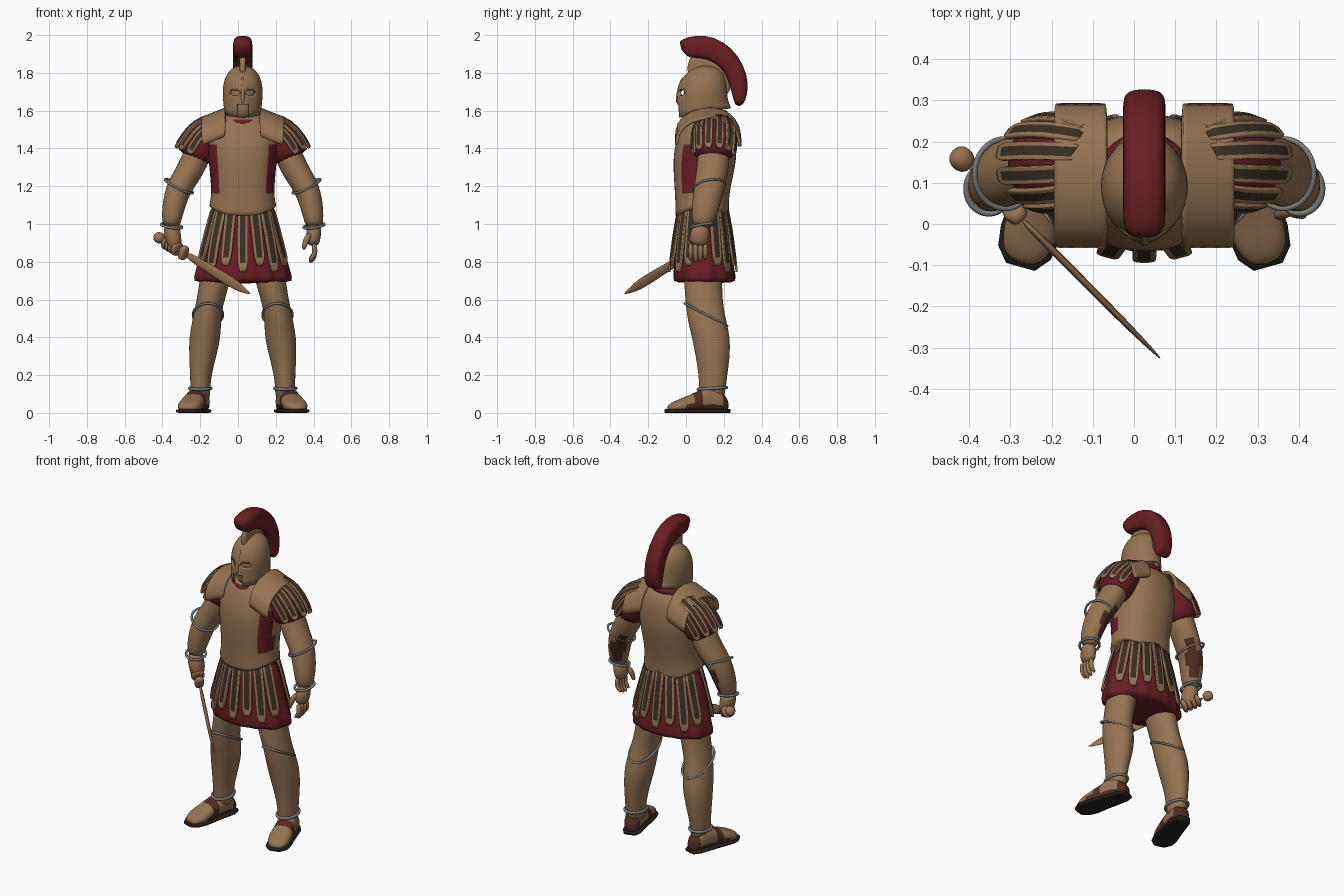
import bpy, bmesh
from math import sin, cos, pi, copysign, radians
from mathutils import Vector as V

if "Cube" in bpy.data.objects:
    bpy.data.objects.remove(bpy.data.objects["Cube"], do_unlink=True)
CX = 0.025  # the body's mid plane


def material(name, r, g, b):
    m = bpy.data.materials.new(name)
    m.use_nodes = True
    m.diffuse_color = (r, g, b, 1)
    node = next(n for n in m.node_tree.nodes if n.type == "BSDF_PRINCIPLED")
    node.inputs["Base Color"].default_value = (r, g, b, 1)
    node.inputs["Roughness"].default_value = 0.8
    return m


TAN = material("tan bronze", 0.31, 0.175, 0.088)
RED = material("dark red cloth", 0.14, 0.013, 0.017)
LEATHER = material("dark leather", 0.042, 0.029, 0.016)
GREY = material("grey trim", 0.2, 0.2, 0.2)
BROWN = material("red brown leather", 0.085, 0.025, 0.015)
SOLE = material("black sole", 0.018, 0.015, 0.011)


def finish(name, bm, mats, rule=None, sub=1, solid=0):
    bmesh.ops.recalc_face_normals(bm, faces=bm.faces)
    for f in bm.faces:
        f.smooth = True
        if rule:
            f.material_index = rule(f.calc_center_median(), f.normal)
    me = bpy.data.meshes.new(name)
    bm.to_mesh(me)
    bm.free()
    for m in mats:
        me.materials.append(m)
    ob = bpy.data.objects.new(name, me)
    ob.location.x = CX
    bpy.context.collection.objects.link(ob)
    if sub:
        ob.modifiers.new("Subdivision", "SUBSURF").levels = sub
        ob.modifiers[-1].render_levels = sub
    if solid:
        mod = ob.modifiers.new("Solidify", "SOLIDIFY")
        mod.thickness, mod.offset = solid, 0
    return ob


def loft(name, rings, mats, n=16, p=2, rule=None, warp=None, caps=(1, 1),
         closed=False, sub=1, solid=0):
    """Skin a row of (centre, axis a, axis b) superellipse rings."""
    bm = bmesh.new()
    rows = []
    for c, a, b in rings:
        row = []
        for i in range(n):
            k, s = cos(2 * pi * i / n), sin(2 * pi * i / n)
            co = V(c) + V(a) * copysign(abs(k) ** (2 / p), k) + V(b) * copysign(abs(s) ** (2 / p), s)
            row.append(bm.verts.new(warp(co) if warp else co))
        rows.append(row)
    pairs = list(zip(rows, rows[1:])) + ([(rows[-1], rows[0])] if closed else [])
    for r, q in pairs:
        for i in range(n):
            j = (i + 1) % n
            bm.faces.new((r[i], r[j], q[j], q[i]))
    if not closed:
        for row, on in ((rows[0], caps[0]), (rows[-1], caps[1])):
            if on:
                bm.faces.new(row)
    return finish(name, bm, mats, rule, sub, solid)


def level(pts):
    """Horizontal rings from (x, y, z, rx, ry)."""
    return [((x, y, z), (a, 0, 0), (0, b, 0)) for x, y, z, a, b in pts]


def along(pts):
    """Rings square to the path through (x, y, z, ra, rb); a points outwards."""
    out, ps = [], [V(q[:3]) for q in pts]
    for i, q in enumerate(pts):
        t = (ps[min(i + 1, len(ps) - 1)] - ps[max(i - 1, 0)]).normalized()
        a = t.cross(V((0, 1, 0))).normalized() * (1 if q[0] >= 0 else -1)
        out.append((ps[i], a * q[3], a.cross(t).normalized() * q[4]))
    return out


def band(name, c, a, b, r, tilt, mat):
    """Tilted elliptical cord."""
    rings = []
    for i in range(28):
        k, s = cos(2 * pi * i / 28), sin(2 * pi * i / 28)
        rings.append((V(c) + V((a * k, b * s, tilt[0] * k + tilt[1] * s)), V((k, s, 0)) * r, (0, 0, r)))
    return loft(name, rings, [mat], n=6, closed=True)


def strap(name, path, side, hw, mats, tip=0.55, solid=0.012):
    """Ribbon with a different edge and tip colour."""
    bm = bmesh.new()
    rows = []
    for i, q in enumerate(path):
        w = hw * (tip if i == len(path) - 1 else 1)
        rows.append([bm.verts.new(V(q) + V(side).normalized() * w * e) for e in (-1, -0.75, 0.75, 1)])
    for i, (r, q) in enumerate(zip(rows, rows[1:])):
        for j in range(3):
            f = bm.faces.new((r[j], r[j + 1], q[j + 1], q[j]))
            f.material_index = int(j != 1 or i == len(rows) - 2)
    return finish(name, bm, mats, None, 1, solid)


def mirrored(s, pts):
    return [(s * q[0],) + tuple(q[1:]) for q in pts]


# Breastplate with red side openings and a dipping lower edge
def dip(co):
    if co.z < 1.11:
        co.z -= 0.05 * min(1, ((co.y - 0.085) / 0.14) ** 2)
    return co


loft("cuirass", level([(0, .085, 1.085, .19, .15), (0, .085, 1.1, .175, .14), (0, .085, 1.16, .166, .143),
     (0, .092, 1.25, .172, .158), (0, .1, 1.35, .183, .168), (0, .105, 1.42, .19, .163),
     (0, .115, 1.5, .18, .145), (0, .12, 1.55, .15, .125), (0, .12, 1.585, .1, .09)]),
     [TAN, RED], n=32, p=2.3, warp=dip,
     rule=lambda c, n: int(1.18 < c.z < 1.4 and -.02 < c.y < .075 and abs(c.x) > .13))
band("tunic_collar", (0, .105, 1.56), .1, .1, .022, (0, .025), RED)


# Skirt with folds and hanging straps, front and back
def fold(co):
    t = max(0, 1.0 - co.z) * 0.12
    a = V((co.x, co.y - .09)).angle_signed(V((1, 0)))
    return V((co.x * (1 + t * sin(14 * a)), .09 + (co.y - .09) * (1 + t * sin(14 * a)), co.z))


loft("skirt", level([(0, .085, 1.1, .155, .12), (0, .088, .95, .197, .14), (0, .094, .8, .236, .156),
     (0, .098, .71, .258, .165), (0, .098, .685, .262, .167)]), [RED], n=56, warp=fold)
for half in (-1, 1):
    for i in range(-3, 4):
        a = radians(i * 21.5)
        low = .78 if i % 2 else .745
        rows = [(1.08, .165, .13), (.97, .2, .152), (.87, .226, .165), (low + .04, .243, .175), (low, .246, .178)]
        strap("skirt_strap", [(sin(a) * rx, .09 + half * cos(a) * ry, z) for z, rx, ry in rows],
              (cos(a), -half * sin(a) * .7, 0), .029, [LEATHER, TAN])

# Head, neck and helmet
loft("neck", level([(0, .12, 1.48, .09, .09), (0, .1, 1.56, .072, .08), (0, .09, 1.64, .07, .08)]), [TAN])
loft("head", level([(0, .04, 1.555, .03, .035), (0, .06, 1.59, .06, .08), (0, .085, 1.66, .082, .105),
     (0, .088, 1.73, .08, .1), (0, .09, 1.79, .04, .05)]), [TAN])


def cheeks(co):
    t = min(1, max(0, (1.665 - co.z) / .06))
    f = (co.y - .085) / .12
    co.z += t * (.025 * f - .012)
    co.y += t * .03 * max(0, f) ** 2
    if f < 0:
        co.y -= .012 * max(0, 1 - abs(co.x) / .04) * (co.z < 1.77)
    return co


helmet = loft("helmet", level([(0, .085, 1.6, .09, .118), (0, .087, 1.65, .097, .12), (0, .09, 1.7, .1, .12),
              (0, .095, 1.75, .095, .113), (0, .1, 1.79, .079, .096), (0, .103, 1.818, .055, .067),
              (0, .105, 1.832, .02, .025)]), [TAN], n=32, warp=cheeks, caps=(0, 1), solid=.014)
cutters = [loft("eye_cutter", level([(s * .042, -.03, 1.681, .012, .06), (s * .042, -.03, 1.694, .03, .06),
           (s * .042, -.03, 1.708, .02, .06)]), [TAN], sub=0) for s in (-1, 1)]
cutters.append(loft("mouth_cutter", level([(0, -.05, 1.5, .03, .06), (0, -.05, 1.632, .028, .06)]), [TAN], p=6, sub=0))
bpy.context.view_layer.objects.active = helmet
for cut in cutters:
    mod = helmet.modifiers.new("Opening", "BOOLEAN")
    mod.operation, mod.object, mod.solver = "DIFFERENCE", cut, "EXACT"
for mod in list(helmet.modifiers):
    bpy.ops.object.modifier_apply(modifier=mod.name)
for cut in cutters:
    bpy.data.objects.remove(cut, do_unlink=True)
loft("nose_guard", level([(0, -.045, 1.635, .012, .012), (0, -.042, 1.68, .01, .012), (0, -.03, 1.74, .012, .012),
     (0, -.012, 1.78, .006, .008)]), [TAN], n=8)


# Crest and its holder, lofted from inner and outer edge points
def fin(name, pairs, hw, mat, p):
    rings = []
    for y0, z0, y1, z1 in pairs:
        rings.append(((0, (y0 + y1) / 2, (z0 + z1) / 2), (hw, 0, 0), (0, (y1 - y0) / 2, (z1 - z0) / 2)))
    return loft(name, rings, [mat], n=16, p=p)


fin("crest", [(.0, 1.88, -.052, 1.965), (.05, 1.88, .01, 1.993), (.11, 1.872, .1, 2.003), (.165, 1.845, .2, 1.97),
    (.205, 1.8, .28, 1.89), (.23, 1.74, .327, 1.79), (.245, 1.68, .33, 1.69), (.262, 1.62, .3, 1.622)], .052, RED, 3.2)
fin("crest_holder", [(.0, 1.76, .01, 1.89), (.06, 1.8, .06, 1.89), (.11, 1.81, .12, 1.89), (.15, 1.78, .18, 1.85),
    (.18, 1.72, .22, 1.79), (.19, 1.66, .245, 1.7)], .018, TAN, 4)

for s in (-1, 1):
    side = "left" if s > 0 else "right"
    # Shoulder plate, sleeve and sleeve straps
    strap(side + "_shoulder_plate", [(s * .154, y, z) for y, z in ((-.05, 1.44), (-.045, 1.5), (-.005, 1.55),
          (.07, 1.583), (.16, 1.588), (.23, 1.56), (.277, 1.5), (.285, 1.43))], (s, 0, -.4), .067, [TAN, TAN], 1, .016)
    sleeve = along(mirrored(s, [(.12, .15, 1.53, .06, .09), (.18, .15, 1.48, .1, .112),
                   (.235, .148, 1.4, .105, .11), (.265, .145, 1.335, .09, .1)]))
    loft(side + "_sleeve", sleeve, [RED], n=20)
    for i in range(6):
        f = radians(-72 + i * 29)
        q = [c + (a * cos(f) + b * sin(f)) * 1.06 for c, a, b in sleeve]
        a, b = sleeve[2][1:]
        end = q[2].lerp(q[3], .7) + a * cos(f) * .12
        strap(side + "_sleeve_strap", [q[0], q[1], q[2], q[2].lerp(end, .6), end],
              b * cos(f) - a * sin(f), .022, [LEATHER, TAN])
    # Arm, with a laced gap at the back of the forearm guard
    loft(side + "_arm", along(mirrored(s, [(.2, .15, 1.47, .07, .08), (.255, .145, 1.33, .074, .086),
         (.3, .135, 1.25, .07, .084), (.34, .122, 1.19, .068, .08), (.365, .105, 1.1, .062, .075),
         (.376, .09, 1.03, .053, .062), (.378, .083, .98, .044, .05)])), [TAN, BROWN], n=24,
         rule=lambda c, n: int(1.02 < c.z < 1.2 and n.y * .86 - n.x * s * .5 > .7))
    band(side + "_wrist_trim", (s * .377, .085, .99), .055, .06, .009, (s * .008, .01), GREY)
    band(side + "_elbow_trim", (s * .338, .122, 1.2), .074, .085, .008, (s * .035, .015), GREY)
    # Leg with greave trims
    loft(side + "_leg", level(mirrored(s, [(.13, .09, .8, .09, .11), (.15, .09, .68, .08, .1), (.18, .098, .56, .073, .1),
         (.192, .113, .48, .077, .103), (.2, .133, .4, .085, .102), (.212, .142, .3, .073, .092),
         (.222, .143, .2, .057, .076), (.225, .14, .13, .053, .072), (.22, .14, .06, .05, .06)])), [TAN], n=20)
    band(side + "_knee_trim", (s * .184, .106, .52), .08, .113, .008, (0, -.06), GREY)
    band(side + "_ankle_trim", (s * .225, .14, .13), .057, .076, .01, (0, .005), GREY)
    # Sandalled foot, turned outwards
    heel, ahead = V((s * .208, .225, 0)), V((s * .27, -.96, 0)).normalized()
    across = V((-ahead.y, ahead.x, 0))
    shape = [(0, .032, .06), (.04, .05, .11), (.1, .054, .14), (.16, .058, .115), (.2, .062, .095),
             (.25, .067, .075), (.3, .06, .055), (.335, .03, .035)]

    def sandal(c, n):
        t = (c - heel).dot(ahead)
        return int(c.z < .045 and t < .24 or .16 < t < .2 or t < .04)

    loft(side + "_foot", [(heel + ahead * t + V((0, 0, h / 2 + .005)), across * w, (0, 0, h / 2))
         for t, w, h in shape], [TAN, BROWN], n=20, p=2.5, rule=sandal)
    loft(side + "_sole", [(heel + ahead * (t * 1.02) + V((0, 0, .01)), across * (w + .006), (0, 0, .01))
         for t, w, h in shape], [SOLE], n=12, p=5, sub=0)

# Open left hand
loft("left_palm", along([(.378, .083, 1.0, .042, .045), (.376, .072, .94, .04, .054), (.372, .064, .88, .032, .052)]), [TAN])
for i in range(4):
    y, drop = .025 + i * .026, .012 * abs(i - 1.3)
    loft("left_finger", along([(.376, y, .9, .016, .015), (.385, y, .85, .016, .015),
         (.372, y, .81 + drop, .014, .013), (.352, y, .79 + drop, .01, .01)]), [TAN], n=8)
loft("left_thumb", along([(.36, .04, .95, .02, .02), (.33, .025, .91, .018, .018), (.322, .02, .86, .012, .012)]), [TAN], n=8)

# Sword in the right fist, lofted along its own axis
start, tip = V((-.455, .17, .935)), V((.04, -.327, .63))
axis = (tip - start).normalized()
flat = axis.cross(V((0, 0, 1))).normalized()
wide = axis.cross(flat)


def on_sword(name, profile, n=12, p=2, lift=V()):
    return loft(name, [(start + axis * t + lift, flat * a, wide * b) for t, a, b in profile], [TAN], n=n, p=p)


on_sword("pommel", [(-.01, .012, .012), (0, .03, .03), (.03, .033, .033), (.05, .018, .018)])
on_sword("grip", [(.04, .018, .018), (.21, .018, .018)])
on_sword("guard", [(.2, .022, .03), (.208, .028, .042), (.23, .028, .042), (.238, .018, .03)], p=3)
on_sword("blade", [(.23, .01, .026), (.4, .01, .025), (.55, .01, .033), (.66, .008, .03), (.73, .005, .014),
         (.766, .002, .002)], n=8)
for i in range(4):
    t = .085 + i * .027
    on_sword("right_finger", [(t - .015, .028, .028), (t - .008, .042, .042), (t + .008, .042, .042),
             (t + .015, .028, .028)])
loft("right_palm", along([(-.378, .083, 1.0, .042, .046), (-.374, .08, .95, .046, .054), (-.362, .08, .9, .042, .052),
     (-.355, .08, .86, .028, .036)]), [TAN])
